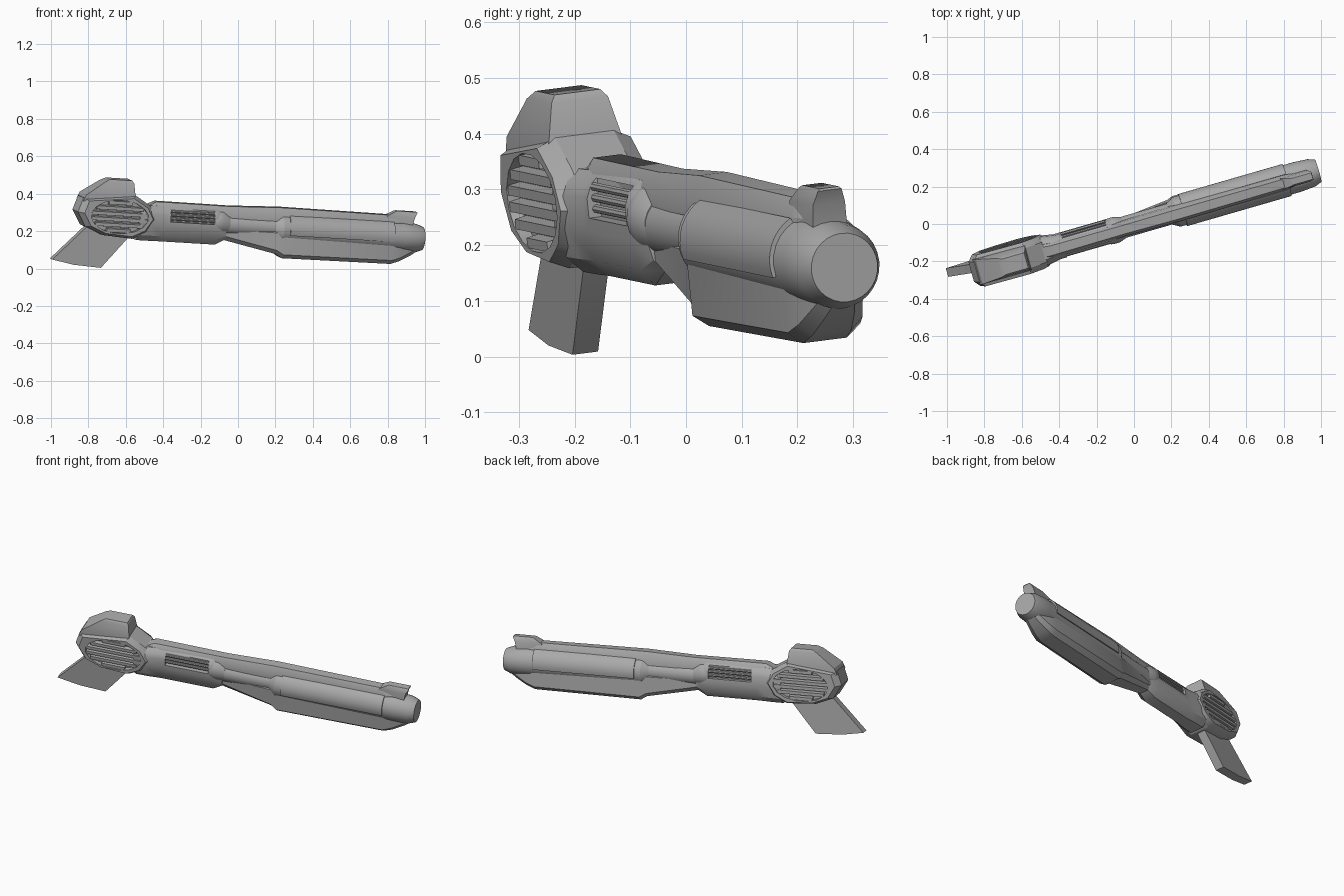
import bpy, bmesh
from math import radians, cos, sin, pi, sqrt
from mathutils import Matrix

cube = bpy.data.objects.get("Cube")
if cube:
    bpy.data.objects.remove(cube, do_unlink=True)

grey = bpy.data.materials.new("mid grey")
grey.use_nodes = True
grey.diffuse_color = (0.4, 0.4, 0.4, 1)
grey.node_tree.nodes["Principled BSDF"].inputs["Base Color"].default_value = (0.4, 0.4, 0.4, 1)

# Everything is modelled along +x, then posed with this matrix
POSE = (Matrix.Translation((0, 0, 0.219)) @ Matrix.Rotation(radians(16.1), 4, 'Z')
        @ Matrix.Rotation(radians(3.3), 4, 'Y') @ Matrix.Rotation(radians(7), 4, 'X'))


def loft(name, rings):
    """Skin a list of equal-length point rings and cap both ends."""
    bm = bmesh.new()
    rows = [[bm.verts.new(p) for p in ring] for ring in rings]
    n = len(rows[0])
    for a, b in zip(rows, rows[1:]):
        for i in range(n):
            j = (i + 1) % n
            bm.faces.new((a[i], a[j], b[j], b[i]))
    bm.faces.new(rows[0])
    bm.faces.new(rows[-1])
    bmesh.ops.recalc_face_normals(bm, faces=bm.faces)
    mesh = bpy.data.meshes.new(name)
    bm.to_mesh(mesh)
    bm.free()
    mesh.materials.append(grey)
    obj = bpy.data.objects.new(name, mesh)
    bpy.context.collection.objects.link(obj)
    obj.matrix_world = POSE
    return obj


def tube(name, stations, n=24, y=0):
    """Round part from (x, radius, centre height) stations."""
    return loft(name, [[(x, y + r * cos(2 * pi * i / n), z + r * sin(2 * pi * i / n))
                        for i in range(n)] for x, r, z in stations])


def slab(name, outline, layers, centre=(0, 0)):
    """Side outline skinned across y, with a scale for each layer."""
    cx, cz = centre
    return loft(name, [[(cx + (x - cx) * s, y, cz + (z - cz) * s) for x, z in outline]
                       for y, s in layers])


def mirrored(half):
    """Closed section from its right half, listed bottom to top."""
    return half + [(-y, z) for y, z in reversed(half)]


def box(name, x0, x1, y0, y1, z0, z1):
    return slab(name, [(x0, z0), (x1, z0), (x1, z1), (x0, z1)], [(y0, 1), (y1, 1)])


def cut(target, cutters):
    """Subtract the cutters for good and remove them."""
    for c in cutters:
        mod = target.modifiers.new("cut", 'BOOLEAN')
        mod.operation, mod.solver, mod.object = 'DIFFERENCE', 'EXACT', c
    bpy.context.view_layer.update()
    graph = bpy.context.evaluated_depsgraph_get()
    mesh = bpy.data.meshes.new_from_object(target.evaluated_get(graph))
    target.modifiers.clear()
    target.data = mesh
    for c in cutters:
        bpy.data.objects.remove(c, do_unlink=True)


SIDES = ((-1, "right"), (1, "left"))

# Rear housing: bevelled slab with an oval louvred recess on each side
housing = slab("rear_housing",
               [(-.911, .039), (-.887, .116), (-.603, .147), (-.509, .092), (-.471, .024),
                (-.517, -.049), (-.597, -.089), (-.764, -.078), (-.862, -.039)],
               [(-.088, .87), (-.055, 1), (.055, 1), (.088, .87)], (-.69, .025))
OX, OZ, OW, OH = -.685, .028, .16, .09
oval = [(OX + OW * cos(2 * pi * (i + .5) / 16), OZ + OH * sin(2 * pi * (i + .5) / 16))
        for i in range(16)]
cut(housing, [slab("oval_cutter", oval, [(s * .064, 1), (s * .12, 1)]) for s, _ in SIDES])
for s, side in SIDES:
    for k in range(6):
        z = (k - 2.5) * .03
        w = OW * sqrt(1 - (min(abs(z) + .007, OH) / OH) ** 2)
        # Sloping blade, thin at its outer lip
        blade = [(s * .06, OZ + z - .013), (s * .06, OZ + z + .013),
                 (s * .086, OZ + z + .008), (s * .086, OZ + z - .010)]
        loft(f"{side}_louvre_{k + 1}", [[(OX + e * w, y, q) for y, q in blade] for e in (-1, 1)])

# Raised block on top of the housing
loft("top_block", [[(a, -h, z), (b, -h, z), (b, h, z), (a, h, z)] for a, b, h, z in
                   ((-.89, -.598, .07, .10), (-.875, -.602, .069, .135),
                    (-.772, -.612, .053, .208), (-.745, -.622, .043, .222))])

# Raked grip
slab("grip", [(-.82, .0), (-.851, -.048), (-1.021, -.229), (-.90, -.25),
              (-.747, -.258), (-.617, -.095), (-.58, -.03)], [(-.024, 1), (.024, 1)])

# Middle body with a slotted vent on each side
section = mirrored([(.03, -.096), (.055, -.065), (.066, -.01), (.066, .05), (.056, .075), (.035, .095)])
body = loft("middle_body", [[(x, y * s, z * t) for y, z in section] for x, s, t in
                            ((-.57, 1.25, 1.0), (-.50, 1.2, 1.0), (-.43, 1, 1),
                             (-.13, 1, 1), (-.075, .8, .7))])
cut(body, [box("vent_cutter", -.395, -.15, *sorted((s * .042, s * .1)), .015, .085)
           for s, _ in SIDES])
for s, side in SIDES:
    for k in range(3):
        z = .03 + k * .02
        tube(f"{side}_vent_rod_{k + 1}", [(-.40, .008, z), (-.145, .008, z)], 8, s * .05)

# Collar, thin barrel and wide front barrel
tube("collar", [(-.15, .066, .025), (-.13, .071, .025), (-.10, .071, .025), (-.06, .058, .015)])
tube("thin_barrel", [(-.1, .058, .012), (.24, .058, .012)])
tube("front_barrel", [(.195, .058, .01), (.235, .082, .008), (.91, .082, .003),
                      (.99, .076, 0), (1.027, .062, 0)], 28)

# Curved panels on the sides of the front barrel
for s, side in SIDES:
    arc = [radians(-16 + 78 * i / 8) for i in range(9)]
    strip = ([(s * .089 * cos(a), .006 + .089 * sin(a)) for a in arc]
             + [(s * .075 * cos(a), .006 + .075 * sin(a)) for a in reversed(arc)])
    loft(f"{side}_barrel_panel", [[(x, y, z) for y, z in strip] for x in (.27, .852)])

# Keel under the front barrel
keel = []
for x, h, b in ((-.085, .04, -.068), (.21, .062, -.126), (.245, .072, -.146),
                (.85, .068, -.142), (.90, .06, -.125), (.965, .045, -.09), (1.005, .03, -.062)):
    keel.append([(x, y, z) for y, z in
                 mirrored([(h * .6, b), (h, b + .022), (h, -.01), (h * .5, .02)])])
loft("front_keel", keel)

# Top rail and front sight
loft("top_rail", [[(x, y * s, z) for y, z in mirrored([(.046, .05), (.044, .085), (.026, t)])]
                  for x, s, t in ((-.52, 1.1, .09), (-.47, 1, .115), (-.06, .9, .113),
                                  (.22, 1, .123), (.84, .9, .118), (.90, .7, .09))])
loft("front_sight", [[(a, -h, z), (b, -h, z), (b, h, z), (a, h, z)] for a, b, h, z in
                     ((.80, .958, .032, .065), (.815, .968, .030, .113),
                      (.858, .982, .022, .138), (.868, .98, .018, .142))])

# Smooth round parts, keep hard edges sharp
for obj in bpy.context.collection.objects:
    if obj.type == 'MESH' and grey.name in obj.data.materials:
        obj.data.shade_smooth()
        obj.data.set_sharp_from_angle(angle=radians(28))
